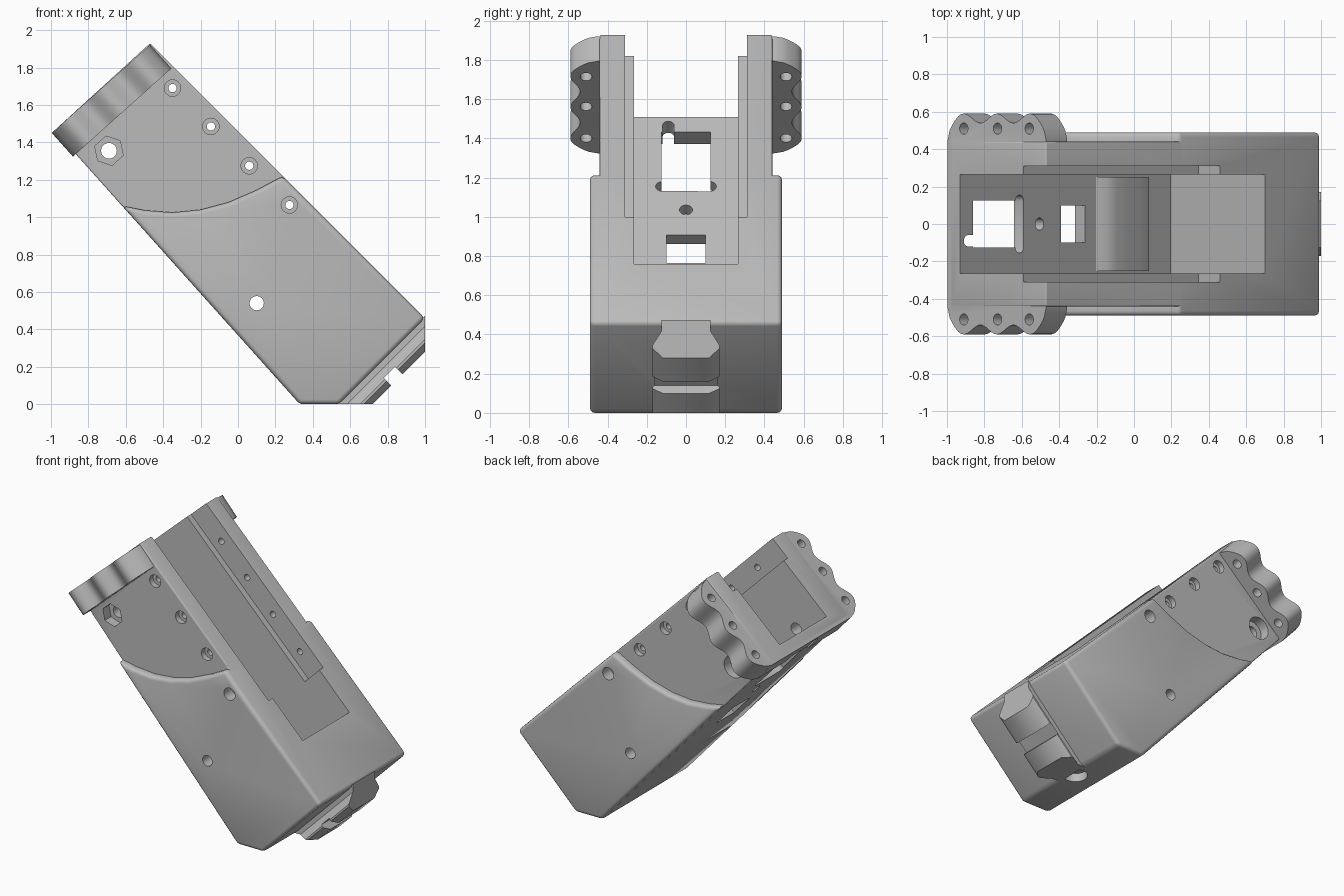
import bpy, bmesh, math
from mathutils import Vector as V

cube = bpy.data.objects.get("Cube")
if cube:
    bpy.data.objects.remove(cube)

mat = bpy.data.materials.new("plain grey")
mat.use_nodes = True
grey = (0.5, 0.5, 0.5, 1)
mat.diffuse_color = grey
mat.node_tree.nodes["Principled BSDF"].inputs["Base Color"].default_value = grey

X, Y, Z = V((1, 0, 0)), V((0, 1, 0)), V((0, 0, 1))
O = V((0, 0, 0))
AXIS = V((0.667, 0, -0.745)).normalized()    # along the sloping underside
UP = V((0.745, 0, 0.667)).normalized()       # out of the channel floor
FLOOR = V((-0.93, 0, 1.51))                  # open end of channel floor
END = V((-0.981, 0, 1.464))                  # lower corner of the end face
RAIL = V((1, 0, 1)).normalized()             # along the mounting face
OUT = V((1, 0, -1)).normalized()


def prism(name, pts, d0, d1, o=O, e1=X, e2=Z, e3=Y):
    """Extrude a 2D outline in the frame e1, e2 from d0 to d1 along e3."""
    bm = bmesh.new()
    a, b = [[bm.verts.new(o + e1 * p + e2 * q + e3 * d) for p, q in pts] for d in (d0, d1)]
    bm.faces.new(a)
    bm.faces.new(b[::-1])
    n = len(pts)
    for i in range(n):
        bm.faces.new((a[i], b[i], b[(i + 1) % n], a[(i + 1) % n]))
    bmesh.ops.recalc_face_normals(bm, faces=bm.faces)
    me = bpy.data.meshes.new(name)
    bm.to_mesh(me)
    bm.free()
    me.materials.append(mat)
    ob = bpy.data.objects.new(name, me)
    bpy.context.collection.objects.link(ob)
    return ob


def ring(cx, cy, r, n=24, turn=0.0):
    return [(cx + r * math.cos(turn + math.tau * i / n),
             cy + r * math.sin(turn + math.tau * i / n)) for i in range(n)]


def rect(a, b, c, d):
    return [(a, c), (b, c), (b, d), (a, d)]


def apply(ob, mod):
    bpy.context.view_layer.objects.active = ob
    bpy.ops.object.modifier_apply(modifier=mod.name)


def soften(ob, width):
    m = ob.modifiers.new("Bevel", 'BEVEL')
    m.width, m.segments, m.limit_method = width, 3, 'ANGLE'
    m.angle_limit = math.radians(30)
    apply(ob, m)


def boolean(ob, tool, op='DIFFERENCE'):
    m = ob.modifiers.new("Bool", 'BOOLEAN')
    m.operation, m.object, m.solver = op, tool, 'EXACT'
    apply(ob, m)
    bpy.data.objects.remove(tool)


def smooth(ob):
    bpy.ops.object.select_all(action='DESELECT')
    ob.select_set(True)
    bpy.context.view_layer.objects.active = ob
    bpy.ops.object.shade_smooth_by_angle(angle=math.radians(35))


# Wide lower housing with a curved shoulder
shoulder = [(-0.62, 1.061), (-0.5, 1.037), (-0.35, 1.025), (-0.2, 1.04),
            (-0.05, 1.08), (0.1, 1.145), (0.24, 1.22)]
body = prism("housing", shoulder + [(1, 0.46), (0.54, 0), (0.33, 0)], -0.49, 0.49)
soften(body, 0.025)

# Narrower upper housing
core = prism("upper_housing", [(END.x, END.z), (-0.47, 1.93), (0.7, 0.76), (-0.05, 0.424)],
             -0.44, 0.44)
soften(core, 0.008)
boolean(body, core, 'UNION')

# Scalloped end flange
u0, u1, r = -0.02, 0.685, 0.09
edge = []
for i in range(57):
    u = u0 + (u1 - u0) * i / 56
    t = min(u - u0, u1 - u, r)
    y = 0.565 + 0.025 * math.cos(math.tau * (u - 0.095) / 0.237)
    edge.append((u, y - r + math.sqrt(max(0, r * r - (r - t) ** 2))))
flange = prism("end_flange", edge + [(u, -y) for u, y in reversed(edge)],
               0, 0.17, END, UP, Y, AXIS)
boolean(body, flange, 'UNION')

# Stepped channel, open at the flange end
boolean(body, prism("wide_slot", [(-0.89, 2.12), (0.345, 0.885), (0.655, 1.195), (-0.4, 2.5)],
                    -0.31, 0.31))
boolean(body, prism("deep_slot", [(-1.13, 1.734), (0.194, 0.254), (1, 1.06), (-0.3, 2.4)],
                    -0.265, 0.265))

# Openings through the channel floor
notch = [(0.2, -0.12), (0.2, -0.06)] + [
    (0.06 - 0.03 * math.sin(a * math.pi / 8), -0.09 + 0.03 * math.cos(a * math.pi / 8))
    for a in range(9)]
cross = [(0.476 + 0.034 * math.cos(a * math.pi / 8),
          (0.121 if a < 8.5 else -0.121) + 0.034 * math.sin(a * math.pi / 8))
         for a in list(range(9)) + [8.999] + list(range(9, 16))]
for shape in (rect(0.105, 0.49, -0.125, 0.125), notch, cross,
              ring(0.637, 0, 0.033), rect(0.81, 1.0, -0.1, 0.1)):
    boolean(body, prism("floor_cutter", shape, -0.15, 0.05, FLOOR, AXIS, Y, UP))

# Flange screw holes
for side in (-1, 1):
    for u in (0.095, 0.337, 0.565):
        boolean(body, prism("flange_cutter", ring(u, side * 0.51, 0.03),
                            -0.05, 0.25, END, UP, Y, AXIS))

# Side screw holes with counterbores
for x, z in ((-0.35, 1.69), (-0.145, 1.485), (0.06, 1.275), (0.275, 1.065)):
    boolean(body, prism("screw_cutter", ring(x, z, 0.022), -0.7, 0.7))
    for d in (-0.7, 0.4):
        boolean(body, prism("bore_cutter", ring(x, z, 0.044), d, d + 0.3))

# Pivot hole, nut pocket and large bolt hole
boolean(body, prism("pin_cutter", ring(0.1, 0.54, 0.038), -0.7, 0.7))
boolean(body, prism("bolt_cutter", ring(-0.69, 1.355, 0.042), -0.7, 0.7))
boolean(body, prism("nut_cutter", ring(-0.69, 1.355, 0.08, 6, math.radians(42)), -0.7, -0.37))
boolean(body, prism("head_cutter", ring(-0.69, 1.355, 0.08), 0.37, 0.7))

# Shallow recess in the foot
boolean(body, prism("foot_cutter", ring(0.5, 0, 0.08), -0.1, 0.06, O, X, Y, Z))
smooth(body)

# Rounded rest across the channel floor
rest = prism("floor_rest", [(1.09, -0.02), (1.09, 0), (1.14, 0.035), (1.2, 0.05), (1.3, 0.045),
                            (1.4, 0.05), (1.47, 0.04), (1.5, 0), (1.5, -0.02)],
             -0.25, 0.25, FLOOR, AXIS, UP, Y)
smooth(rest)

# Dovetail accessory rail with a cross notch, trimmed to the housing
half = [(0.125, -0.01), (0.125, 0.03), (0.17, 0.08), (0.17, 0.092), (0.12, 0.127)]
rail = prism("accessory_rail", half + [(-y, h) for y, h in reversed(half)],
             -0.3, 0.9, V((0.54, 0, 0)), Y, OUT, RAIL)
boolean(rail, prism("notch_cutter", rect(0.268, 0.354, 0.07, 0.2),
                    -0.3, 0.3, V((0.54, 0, 0)), RAIL, OUT, Y))
boolean(rail, prism("side_trim", rect(1, 2, -1, 2), -0.5, 0.5))
boolean(rail, prism("base_trim", rect(-1, 2, -1, 0), -0.5, 0.5))
smooth(rail)
